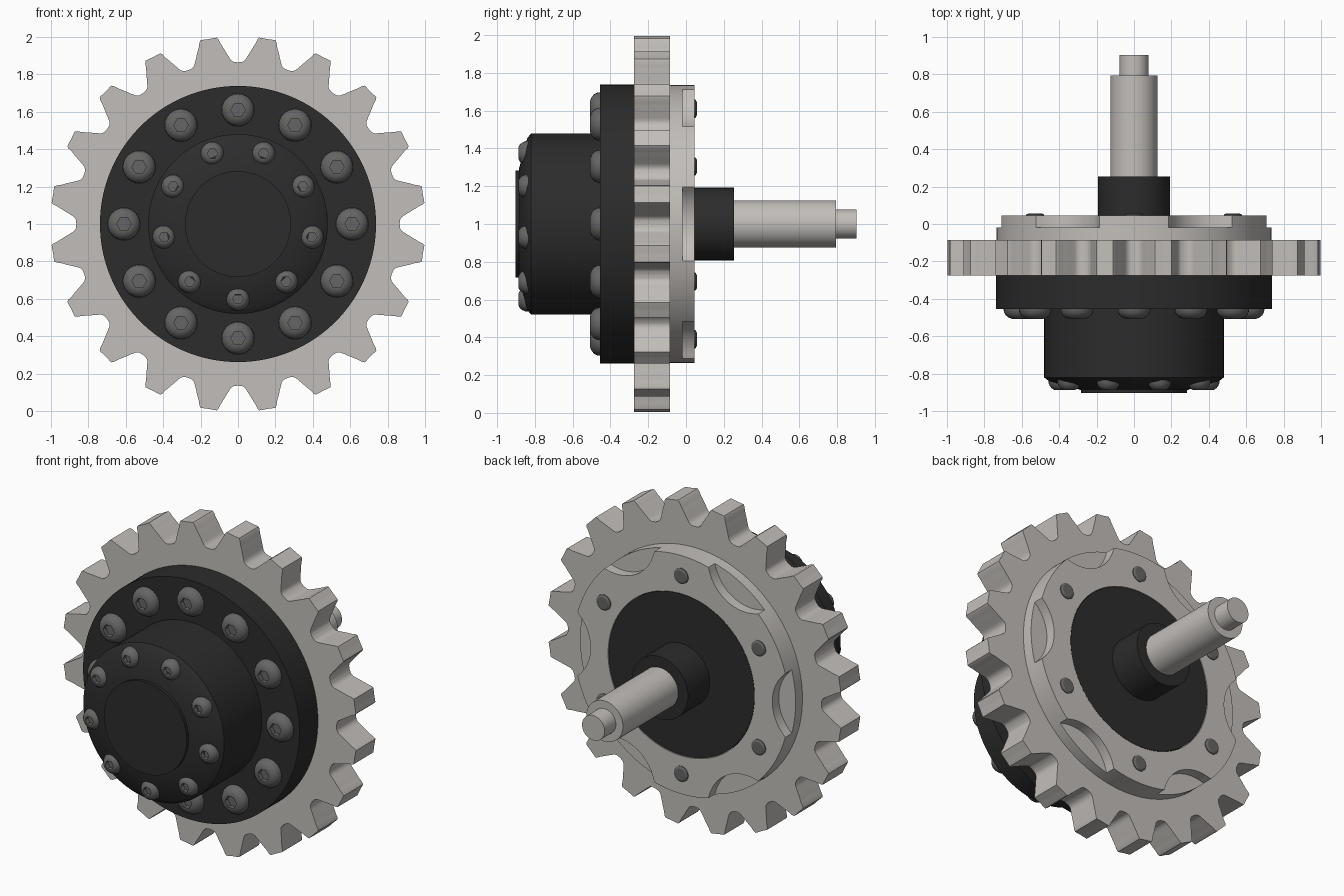
import bpy, bmesh
from math import sin, cos, sqrt, radians, degrees, pi

if "Cube" in bpy.data.objects:
    bpy.data.objects.remove(bpy.data.objects["Cube"])


def material(name, rgb):
    m = bpy.data.materials.new(name)
    m.use_nodes = True
    m.diffuse_color = (*rgb, 1)
    m.node_tree.nodes["Principled BSDF"].inputs["Base Color"].default_value = (*rgb, 1)
    return m


STEEL = material("light_steel", (0.54, 0.515, 0.49))
BLACK = material("black_metal", (0.025, 0.025, 0.025))
BOLT = material("dark_grey_bolt", (0.13, 0.13, 0.128))


def loft(name, sections, mat, steps=96, ring=False, x=0, z=1):
    """Join sections (radius or radius function of angle, y) around the y axis."""
    bm = bmesh.new()
    loops = []
    for radius, y in sections:
        loop = []
        for i in range(steps):
            a = 2 * pi * i / steps
            r = radius(a) if callable(radius) else radius
            loop.append(bm.verts.new((r * cos(a), y, r * sin(a))))
        loops.append(loop)
    pairs = list(zip(loops, loops[1:]))
    if ring:
        pairs.append((loops[-1], loops[0]))
    else:
        bm.faces.new(loops[0])
        bm.faces.new(loops[-1])
    for a, b in pairs:
        for i in range(steps):
            j = (i + 1) % steps
            bm.faces.new((a[i], a[j], b[j], b[i]))
    bmesh.ops.recalc_face_normals(bm, faces=bm.faces)
    mesh = bpy.data.meshes.new(name)
    bm.to_mesh(mesh)
    bm.free()
    mesh.materials.append(mat)
    obj = bpy.data.objects.new(name, mesh)
    bpy.context.collection.objects.link(obj)
    obj.location = (x, 0, z)
    bpy.ops.object.select_all(action="DESELECT")
    obj.select_set(True)
    bpy.context.view_layer.objects.active = obj
    bpy.ops.object.shade_smooth_by_angle(angle=radians(30))
    return obj


def bolt_circle(first, count, radius, start):
    """Repeat a bolt around the main axis."""
    for i in range(count):
        o = first if i == 0 else first.copy()
        if i:
            bpy.context.collection.objects.link(o)
        a = radians(start) + 2 * pi * i / count
        o.location = (radius * cos(a), 0, 1 + radius * sin(a))


# Tooth outline: degrees from the tooth centre, radius
TOOTH = [(0, 1.001), (2.5, 1.003), (3, 0.992), (3.5, 0.968), (5.5, 0.905),
         (6.5, 0.877), (7.5, 0.867), (9, 0.864)]


def tooth_radius(a):
    d = abs(degrees(a) % 18 - 9)
    for (d0, r0), (d1, r1) in zip(TOOTH, TOOTH[1:]):
        if d <= d1:
            return r0 + (r1 - r0) * (d - d0) / (d1 - d0)
    return TOOTH[-1][1]


def scallop_radius(a, rim=0.735, centre=0.878, cut=0.258):
    """Rim with six round bites taken out of it."""
    d = (a + pi / 6) % (pi / 3) - pi / 6
    under = cut ** 2 - (centre * sin(d)) ** 2
    return rim if under < 0 else min(rim, centre * cos(d) - sqrt(under))


def hexagon(r):
    return lambda a: r * cos(pi / 6) / cos((a % (pi / 3)) - pi / 6)


# Toothed wheel and its rear carrier
bore = 0.5
loft("sprocket", [(bore, -0.275), (tooth_radius, -0.275),
                  (tooth_radius, -0.085), (bore, -0.085)], STEEL, 720, True)
loft("carrier_base", [(bore, -0.085), (0.735, -0.085),
                      (0.735, -0.018), (bore, -0.018)], STEEL, 144, True)
loft("carrier_scalloped_face", [(bore, -0.018), (scallop_radius, -0.018),
                                (scallop_radius, 0.045), (bore, 0.045)], STEEL, 720, True)

# Black housing
loft("front_flange", [(0.738, -0.455), (0.738, -0.275)], BLACK, 144)
loft("hub", [(0.29, -0.885), (0.455, -0.84), (0.48, -0.82), (0.48, -0.45)], BLACK)
loft("hub_cap", [(0.283, -0.903), (0.283, -0.88)], BLACK)
loft("back_plate", [(0.497, -0.28), (0.497, 0.043)], BLACK)
loft("shaft_collar", [(0.192, 0.04), (0.192, 0.255)], BLACK)

# Stepped shaft
loft("shaft", [(0.125, 0.25), (0.125, 0.793)], STEEL, 64)
loft("shaft_tip", [(0.077, 0.79), (0.077, 0.903)], STEEL, 48)


def button_bolt(name, r, base, h):
    """Domed head with a hexagonal socket, facing the front."""
    return loft(name, [(r, base), (r * 0.97, base - h * 0.35), (r * 0.87, base - h * 0.64),
                       (r * 0.7, base - h * 0.87), (r * 0.5, base - h),
                       (hexagon(r * 0.44), base - h), (hexagon(r * 0.44), base - h * 0.5)],
                BOLT, 24)


# Bolts
bolt_circle(button_bolt("flange_bolt", 0.088, -0.452, 0.055), 12, 0.61, 0)
bolt_circle(button_bolt("hub_bolt", 0.064, -0.832, 0.055), 9, 0.40, -90)
bolt_circle(loft("rear_bolt_end", [(0.048, 0.04), (0.048, 0.05), (0.036, 0.057)], BOLT, 24),
            6, 0.61, 30)
